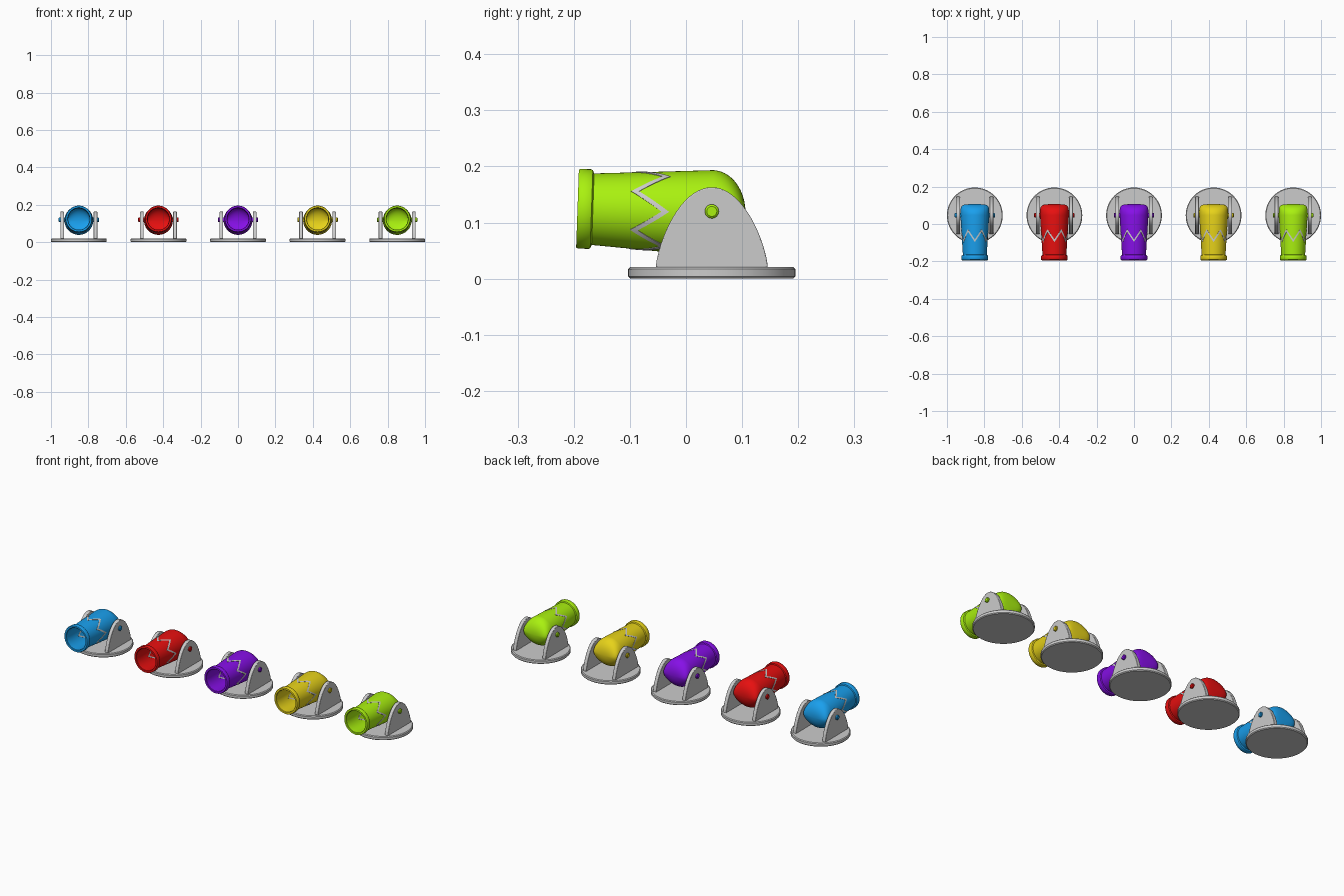
import bpy, bmesh
from math import sin, cos, pi, radians

if "Cube" in bpy.data.objects:
    bpy.data.objects.remove(bpy.data.objects["Cube"])

PY, PZ = 0.046, 0.1165      # pivot of every barrel
TILT = radians(-2)


def finish(name, bm, loc=(0, 0, 0), mat=None, tilt=0, angle=35):
    bmesh.ops.recalc_face_normals(bm, faces=bm.faces)
    me = bpy.data.meshes.new(name)
    bm.to_mesh(me)
    bm.free()
    ob = bpy.data.objects.new(name, me)
    bpy.context.collection.objects.link(ob)
    ob.location = loc
    ob.rotation_euler.x = tilt
    if mat:
        me.materials.append(mat)
    bpy.ops.object.select_all(action='DESELECT')
    ob.select_set(True)
    bpy.context.view_layer.objects.active = ob
    bpy.ops.object.shade_smooth_by_angle(angle=radians(angle))
    return ob


def skin(bm, rings, closed=False):
    """Quads between consecutive rings of vertices."""
    pairs = list(zip(rings, rings[1:]))
    if closed:
        pairs.append((rings[-1], rings[0]))
    for a, b in pairs:
        n = len(a)
        for i in range(n):
            bm.faces.new((a[i], a[(i + 1) % n], b[(i + 1) % n], b[i]))


def base(x):
    prof = [(0.145, 0), (0.149, 0.004), (0.149, 0.017), (0.145, 0.021)]
    bm = bmesh.new()
    n = 64
    rings = [[bm.verts.new((r * cos(2 * pi * i / n), r * sin(2 * pi * i / n), z))
              for i in range(n)] for r, z in prof]
    skin(bm, rings)
    bm.faces.new(rings[0])
    bm.faces.new(rings[-1])
    finish("base", bm, (x, PY, 0))


def support(x, side):
    # bell-shaped cheek plate with a small edge bevel
    half = []
    for i in range(17):
        s = sin(pi / 2 * i / 16)
        half.append((0.1 * (1 - s ** 1.4) ** 0.5 if i < 16 else 0, 0.02 + 0.143 * s))
    pts = half + [(-y, z) for y, z in half[-2::-1]]
    bm = bmesh.new()
    rings = [[bm.verts.new((px, y, z)) for y, z in pts] for px in (-0.01, 0.01)]
    skin(bm, rings)
    for r in rings:
        bm.faces.new(r)
    ob = finish("support", bm, (x + side * 0.089, PY, 0))
    bev = ob.modifiers.new("edge", 'BEVEL')
    bev.width, bev.segments, bev.limit_method = 0.002, 2, 'ANGLE'
    bev.angle_limit = radians(50)


def pivot(x, mat):
    # pin through both plates with rounded ends
    prof = [(-0.108, 0.009), (-0.105, 0.0125), (0.105, 0.0125), (0.108, 0.009)]
    for side in (-1, 1):
        bm = bmesh.new()
        n = 24
        ends = [(0.07, 0.0125)] + [(u, r) for u, r in prof if u > 0]
        rings = [[bm.verts.new((side * u, r * cos(2 * pi * i / n), r * sin(2 * pi * i / n)))
                  for i in range(n)] for u, r in ends]
        skin(bm, rings)
        bm.faces.new(rings[0])
        bm.faces.new(rings[-1])
        finish("pivot_pin", bm, (x, PY, 0.12), mat)


def breech(r, depth):
    """Rear sections: round in side view, squarish in top view."""
    out = []
    for i in range(12):
        t = cos(pi / 2 * (i + 0.3) / 12)
        out.append((-depth * t, r * (1 - t ** 5) ** 0.2, r * (1 - t * t) ** 0.5))
    return out


def barrel(x, mat):
    outer = [(0, 0.077), (0.1, 0.0706), (0.212, 0.0638), (0.2145, 0.0695), (0.217, 0.071),
             (0.2365, 0.071), (0.2395, 0.069)]
    inner = [(0.2395, 0.060), (0.237, 0.058), (0.2, 0.057), (0, 0.068)]
    secs = breech(0.077, 0.06) + [(u, r, r) for u, r in outer + inner]
    secs += breech(0.068, 0.051)[::-1]
    bm = bmesh.new()
    n = 56
    rings = [[bm.verts.new((a * cos(2 * pi * i / n), -u, b * sin(2 * pi * i / n)))
              for i in range(n)] for u, a, b in secs]
    skin(bm, rings)
    bm.faces.new(rings[0])
    bm.faces.new(rings[-1])
    finish("barrel", bm, (x, PY, PZ), mat, TILT)


def zigzag(x):
    # six-tooth band let through the barrel wall
    bm = bmesh.new()
    n = 96
    corners = [(-0.007, 0.0012), (0.007, 0.0012), (0.007, -0.0085), (-0.007, -0.0085)]
    rings = [[] for _ in corners]
    for i in range(n):
        th = 2 * pi * i / n
        tri = 1 - abs((i % 16) - 8) / 8
        for ring, (du, dr) in zip(rings, corners):
            u = 0.083 + 0.055 * tri + du
            r = 0.077 - 0.0135 * u / 0.21 + dr
            ring.append(bm.verts.new((r * cos(th), -u, r * sin(th))))
    skin(bm, rings, closed=True)
    finish("zigzag_band", bm, (x, PY, PZ), None, TILT)


colours = {
    "blue": (0.01, 0.35, 0.85, 1), "red": (0.8, 0.005, 0.005, 1),
    "purple": (0.24, 0.005, 0.8, 1), "yellow": (0.8, 0.65, 0.01, 1),
    "lime": (0.4, 0.88, 0.005, 1),
}
for k, (name, col) in enumerate(colours.items()):
    m = bpy.data.materials.new(name)
    m.diffuse_color = col
    m.use_nodes = True
    m.node_tree.nodes["Principled BSDF"].inputs["Base Color"].default_value = m.diffuse_color
    cx = (k - 2) * 0.4255
    base(cx)
    for s in (-1, 1):
        support(cx, s)
    pivot(cx, m)
    barrel(cx, m)
    zigzag(cx)
